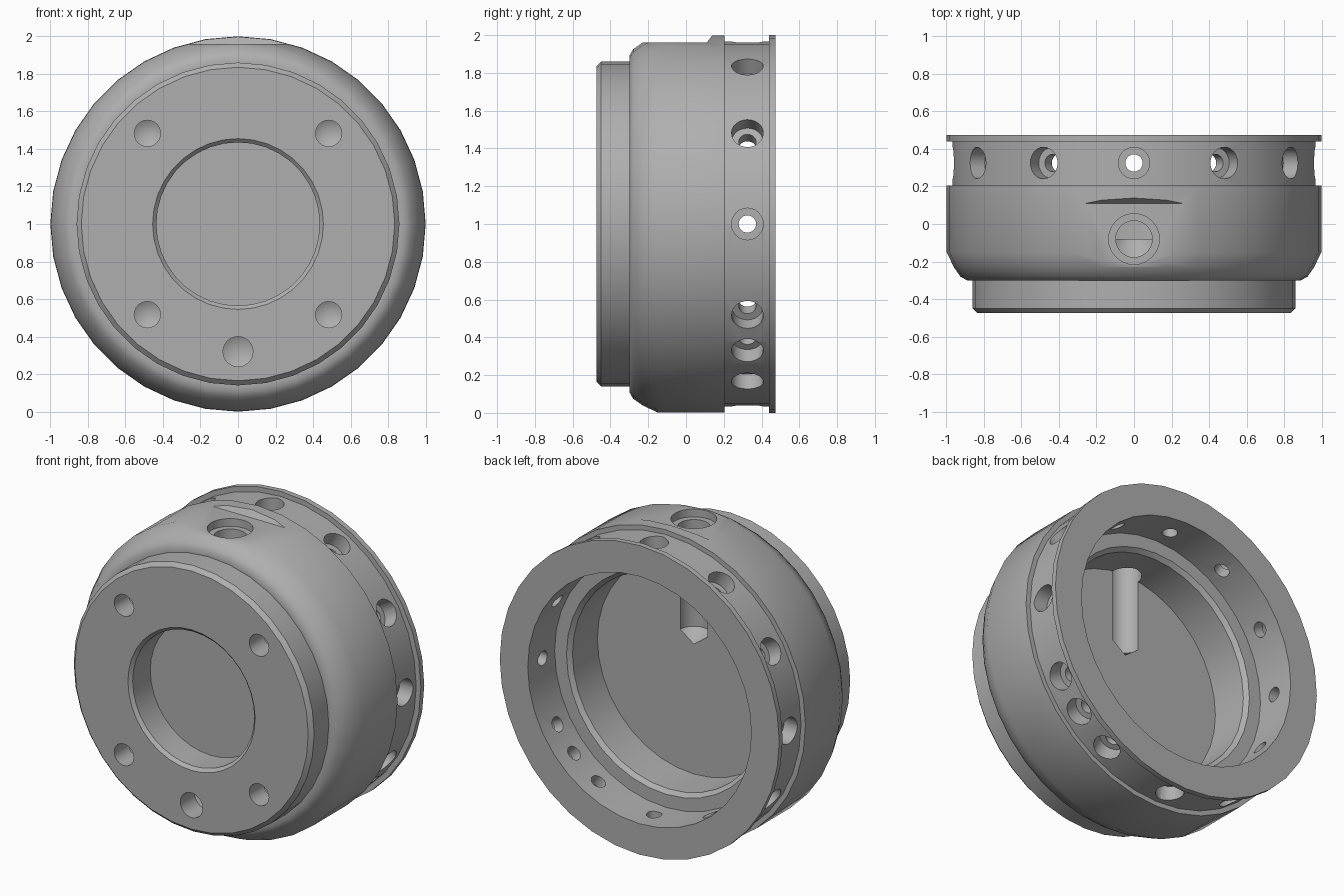
import bpy, bmesh
from math import cos, sin, pi, radians
from mathutils import Matrix, Vector

if "Cube" in bpy.data.objects:
    bpy.data.objects.remove(bpy.data.objects["Cube"], do_unlink=True)

grey = bpy.data.materials.new("plain grey")
grey.use_nodes = True
grey.diffuse_color = (0.43, 0.43, 0.43, 1)
grey.node_tree.nodes["Principled BSDF"].inputs["Base Color"].default_value = grey.diffuse_color


def finish(name, bm):
    bmesh.ops.recalc_face_normals(bm, faces=bm.faces)
    mesh = bpy.data.meshes.new(name)
    bm.to_mesh(mesh)
    bm.free()
    mesh.materials.append(grey)
    obj = bpy.data.objects.new(name, mesh)
    bpy.context.collection.objects.link(obj)
    return obj


def lathe(name, profile, origin, axis, segments):
    """Turn (distance, radius) points round an axis; radius 0 closes the ends."""
    rot = Vector(axis).to_track_quat('Z', 'Y').to_matrix().to_4x4()
    place = Matrix.Translation(origin) @ rot
    bm = bmesh.new()
    rings = []
    for d, r in profile:
        count = segments if r else 1
        rings.append([bm.verts.new(place @ Vector((r * cos(2 * pi * i / segments),
                                                   r * sin(2 * pi * i / segments), d)))
                      for i in range(count)])
    for a, b in zip(rings, rings[1:]):
        for i in range(segments):
            j = (i + 1) % segments
            quad = [a[i % len(a)], a[j % len(a)], b[j % len(b)], b[i % len(b)]]
            bm.faces.new(list(dict.fromkeys(quad)))
    return finish(name, bm)


def cut(target, cutter):
    cutter.hide_render = True
    mod = target.modifiers.new("cut", 'BOOLEAN')
    mod.operation, mod.solver, mod.object = 'DIFFERENCE', 'EXACT', cutter
    bpy.context.view_layer.objects.active = target
    bpy.ops.object.modifier_apply(modifier=mod.name)
    bpy.data.objects.remove(cutter, do_unlink=True)


# Turned housing: front recess, boss, rounded body, groove, flange, rear bore
profile = [(-0.275, 0), (-0.275, 0.435), (-0.455, 0.435), (-0.475, 0.455),
           (-0.475, 0.835), (-0.45, 0.86), (-0.30, 0.86), (-0.30, 0.89),
           (-0.28, 0.925), (-0.23, 0.96), (-0.15, 0.998), (0.205, 0.998),
           (0.205, 0.967), (0.44, 0.967), (0.44, 1.0), (0.475, 1.0),
           (0.475, 0.80), (0.20, 0.80), (0.20, 0.715), (0.175, 0.69),
           (-0.08, 0.69), (-0.08, 0)]
housing = lathe("housing", profile, (0, 0, 1), (0, 1, 0), 36)

# Flat on top of the body, with a sloping rear end
bm = bmesh.new()
bmesh.ops.create_cube(bm, size=1)
for v in bm.verts:
    v.co = Vector((v.co.x, -0.245 + v.co.y * 0.71, 2.06 + v.co.z * 0.2))
    if v.co.y > 0 and v.co.z > 2:
        v.co.y += 0.15
cut(housing, finish("flat_cutter", bm))

# Counterbored drill hole from the flat, leaving a pointed groove in the rear floor
cut(housing, lathe("drill_cutter", [(0, 0), (0, 0.135), (0.19, 0.135), (0.19, 0.097),
                                    (0.88, 0.097), (0.95, 0)],
                   (0, -0.08, 2.1), (0, 0, -1), 32))

# Conical-bottomed screw holes in the front face
screws = [(sx * 0.483, 1 + sz * 0.483, 0.07) for sx in (-1, 1) for sz in (-1, 1)]
for x, z, r in screws + [(0, 0.32, 0.08)]:
    cut(housing, lathe("screw_cutter", [(0, 0), (0, r), (0.22, r), (0.26, 0)],
                       (x, -0.55, z), (0, 1, 0), 24))

# Stepped radial holes round the groove, plus one extra on the lower left
for angle in list(range(0, 360, 30)) + [-44]:
    out = Vector((cos(radians(angle)), 0, sin(radians(angle))))
    cut(housing, lathe("radial_cutter", [(0, 0), (0, 0.084), (0.18, 0.084), (0.18, 0.046),
                                         (0.33, 0.046), (0.33, 0)],
                       Vector((0, 0.325, 1)) + out * 1.05, -out, 24))

bpy.ops.object.select_all(action='DESELECT')
housing.select_set(True)
bpy.context.view_layer.objects.active = housing
bpy.ops.object.shade_smooth_by_angle(angle=radians(30))
